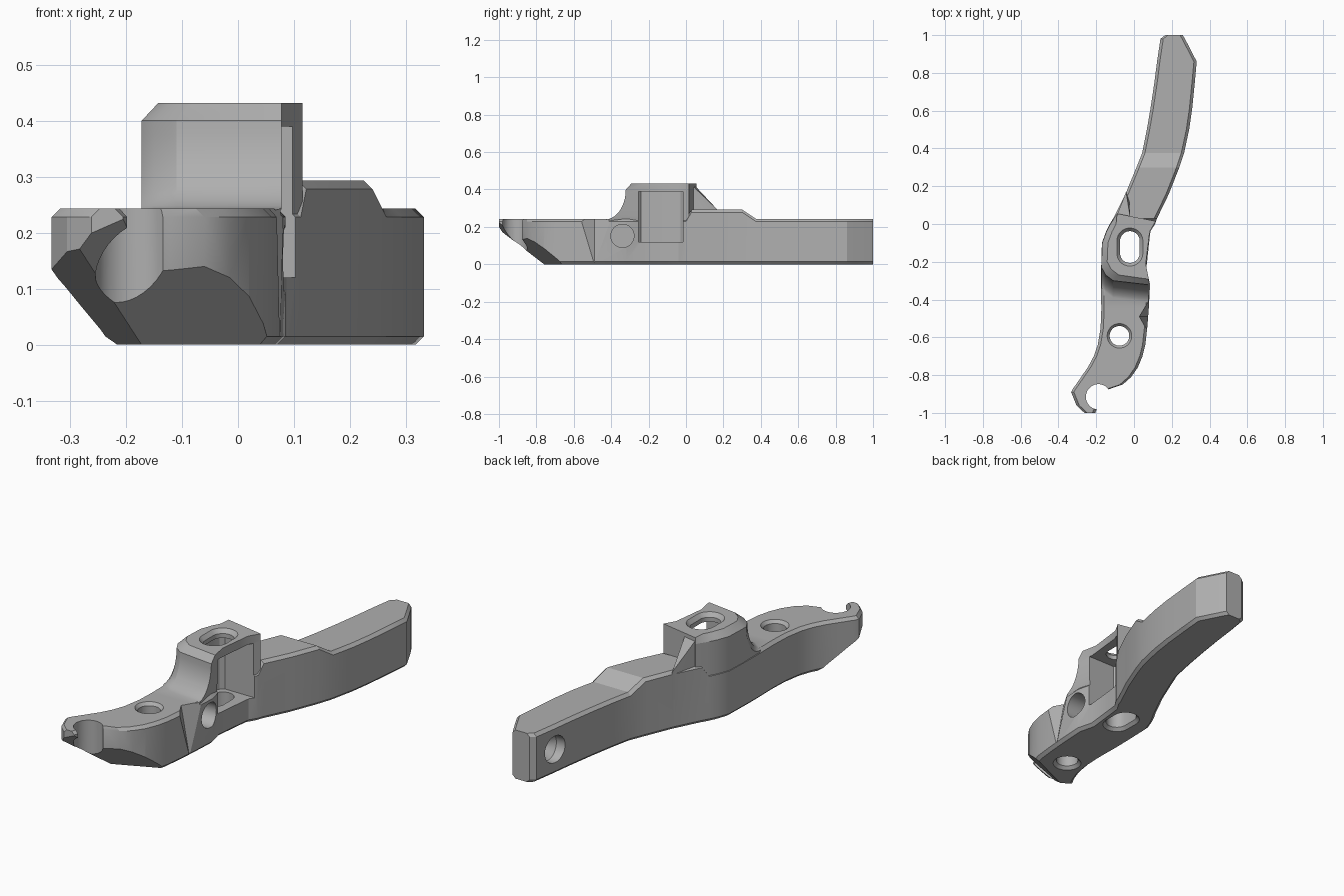
import bpy, bmesh, math
from mathutils import Vector

if "Cube" in bpy.data.objects:
    bpy.data.objects.remove(bpy.data.objects["Cube"])


def finish(bm, name):
    bmesh.ops.recalc_face_normals(bm, faces=bm.faces)
    mesh = bpy.data.meshes.new(name)
    bm.to_mesh(mesh)
    bm.free()
    ob = bpy.data.objects.new(name, mesh)
    bpy.context.collection.objects.link(ob)
    return ob


def loft(name, rings):
    """Closed skin through rings that all have the same point count."""
    bm = bmesh.new()
    vs = [[bm.verts.new(p) for p in r] for r in rings]
    n = len(rings[0])
    for a, b in zip(vs, vs[1:]):
        for i in range(n):
            j = (i + 1) % n
            bm.faces.new((a[i], a[j], b[j], b[i]))
    bm.faces.new(vs[0])
    bm.faces.new(vs[-1])
    return finish(bm, name)


def hull(name, pts):
    bm = bmesh.new()
    for p in pts:
        bm.verts.new(p)
    bmesh.ops.convex_hull(bm, input=bm.verts)
    return finish(bm, name)


def slot_rings(cx, cy, half, steps, n=32):
    """Round (half = 0) or stretched vertical hole; steps are (z, radius)."""
    rings = []
    for z, r in steps:
        ring = []
        for i in range(n):
            a = 2 * math.pi * (i + 0.5) / n
            s = math.sin(a)
            ring.append((cx + r * math.cos(a), cy + r * s + math.copysign(half, s), z))
        rings.append(ring)
    return rings


def side_hole(name, cy, cz, steps, n=32):
    """Round hole along x; steps are (x, radius)."""
    return loft(name, [[(x, cy + r * math.cos(2 * math.pi * i / n),
                         cz + r * math.sin(2 * math.pi * i / n)) for i in range(n)]
                       for x, r in steps])


def under_slope(name, direction, u0, slope):
    """Wedge removing everything below a plane that rises along direction."""
    d = Vector((direction[0], direction[1], 0)).normalized()
    side = Vector((-d.y, d.x, 0))
    pts = []
    for v in (-0.7, 0.7):
        for u, z in ((u0 - 0.1 / slope, -0.1), (u0 + 0.5, -0.1), (u0 + 0.5, slope * 0.5)):
            pts.append(d * u + side * v + Vector((0, 0, z)))
    return hull(name, pts)


def boolean(target, other, op):
    m = target.modifiers.new(op, 'BOOLEAN')
    m.operation = op
    m.solver = 'EXACT'
    m.object = other
    bpy.context.view_layer.objects.active = target
    bpy.ops.object.modifier_apply(modifier=m.name)
    bpy.data.objects.remove(other)


# Curved bar: stations of y, left x, right x, top z
T, S = 0.243, 0.293
stations = [
    (-1.0, -.262, -.205, T), (-.96, -.305, -.19, T), (-.89, -.333, -.17, T),
    (-.87, -.322, -.12, T), (-.85, -.307, -.06, T), (-.81, -.28, -.015, T),
    (-.76, -.245, .02, T), (-.70, -.213, .045, T), (-.64, -.192, .06, T),
    (-.55, -.177, .07, T), (-.45, -.173, .078, T), (-.32, -.175, .085, T),
    (-.24, -.174, .065, T), (-.10, -.17, .08, T), (-.04, -.148, .087, T),
    (0, -.128, .112, T), (.03, -.11, .122, S), (.16, -.045, .185, S),
    (.30, .013, .24, S), (.375, .043, .265, T), (.50, .068, .292, T),
    (.61, .087, .308, T), (.75, .108, .322, T), (.86, .122, .332, T),
    (.98, .14, .27, T), (1.0, .165, .258, T)]
c = 0.015
bar = loft("curved_bar", [
    [(l + c, y, 0), (r - c, y, 0), (r, y, c), (r, y, t - c),
     (r - c, y, t), (l + c, y, t), (l, y, t - c), (l, y, c)]
    for y, l, r, t in stations])

# Raised block with a concave sweep at its front and a chamfered top
plan = [(.115, .015), (-.09, .055), (-.125, 0), (-.146, -.04), (-.168, -.1),
        (-.172, -.2), (-.172, -.23), (-.15, -.27), (-.11, -.3), (.078, -.322),
        (.062, -.24), (.083, -.04)]


def block_ring(z, off):
    return [(x, y - (off if 6 <= i <= 9 else 0), z) for i, (x, y) in enumerate(plan)]


rings = [block_ring(.1, .11)]
for i in range(11):
    a = math.pi / 2 * i / 10
    rings.append(block_ring(.24 + .16 * (1 - math.cos(a)), .11 * (1 - math.sin(a))))
rings.append([(x + (.03 if x < -.1 else 0), y + (.03 if y < -.22 else 0), .432)
              for x, y in plan])
boolean(bar, loft("raised_block", rings), 'UNION')

# Sloped gusset behind the block
gusset = [(-.09, .048, .42), (-.02, .035, .42), (-.042, .17, .29), (-.025, .12, .29)]
boolean(bar, hull("gusset", gusset + [(x, y, .15) for x, y, z in gusset]), 'UNION')

# Cuts: pocket, holes, hook mouth, underside slopes and side notch
pocket = [(.3, -.255), (.3, -.015), (-.06, -.015), (-.08, -.03), (-.095, -.07),
          (-.1, -.135), (-.1, -.24), (-.085, -.255)]
cutters = [
    loft("pocket_cutter", [[(x, y, z) for x, y in pocket] for z in (.12, .39)]),
    loft("slot_cutter", slot_rings(-.022, -.122, .032,
         [(-.01, .077), (.015, .052), (.412, .052), (.445, .08)])),
    loft("round_hole_cutter", slot_rings(-.077, -.592, 0,
         [(-.01, .077), (.015, .052), (.228, .052), (.26, .08)])),
    loft("hook_cutter", slot_rings(-.188, -.915, 0, [(-.1, .067), (.5, .067)])),
    side_hole("cross_hole_cutter", -.34, .152, [(-.06, .062), (.2, .062)]),
    side_hole("end_hole_cutter", .86, .125, [(.05, .07), (.16, .065), (.23, .01)]),
    under_slope("hook_slope_cutter", (-.5, -.85), .741, .69),
    under_slope("front_slope_cutter", (.4, -.9), .623, 1.08),
    hull("notch_cutter", [(.12, -.33, .26), (.025, -.49, .26), (.12, -.66, .26),
                          (.075, -.49, .0)]),
]
for cutter in cutters:
    boolean(bar, cutter, 'DIFFERENCE')

# Single grey finish, smooth curves with crisp edges
grey = bpy.data.materials.new("grey_metal")
grey.diffuse_color = (.43, .43, .43, 1)
grey.use_nodes = True
grey.node_tree.nodes["Principled BSDF"].inputs["Base Color"].default_value = grey.diffuse_color
bar.data.materials.clear()
bar.data.materials.append(grey)
for p in bar.data.polygons:
    p.material_index = 0
bpy.ops.object.select_all(action='DESELECT')
bar.select_set(True)
bpy.context.view_layer.objects.active = bar
bpy.ops.object.shade_smooth_by_angle(angle=math.radians(25))
